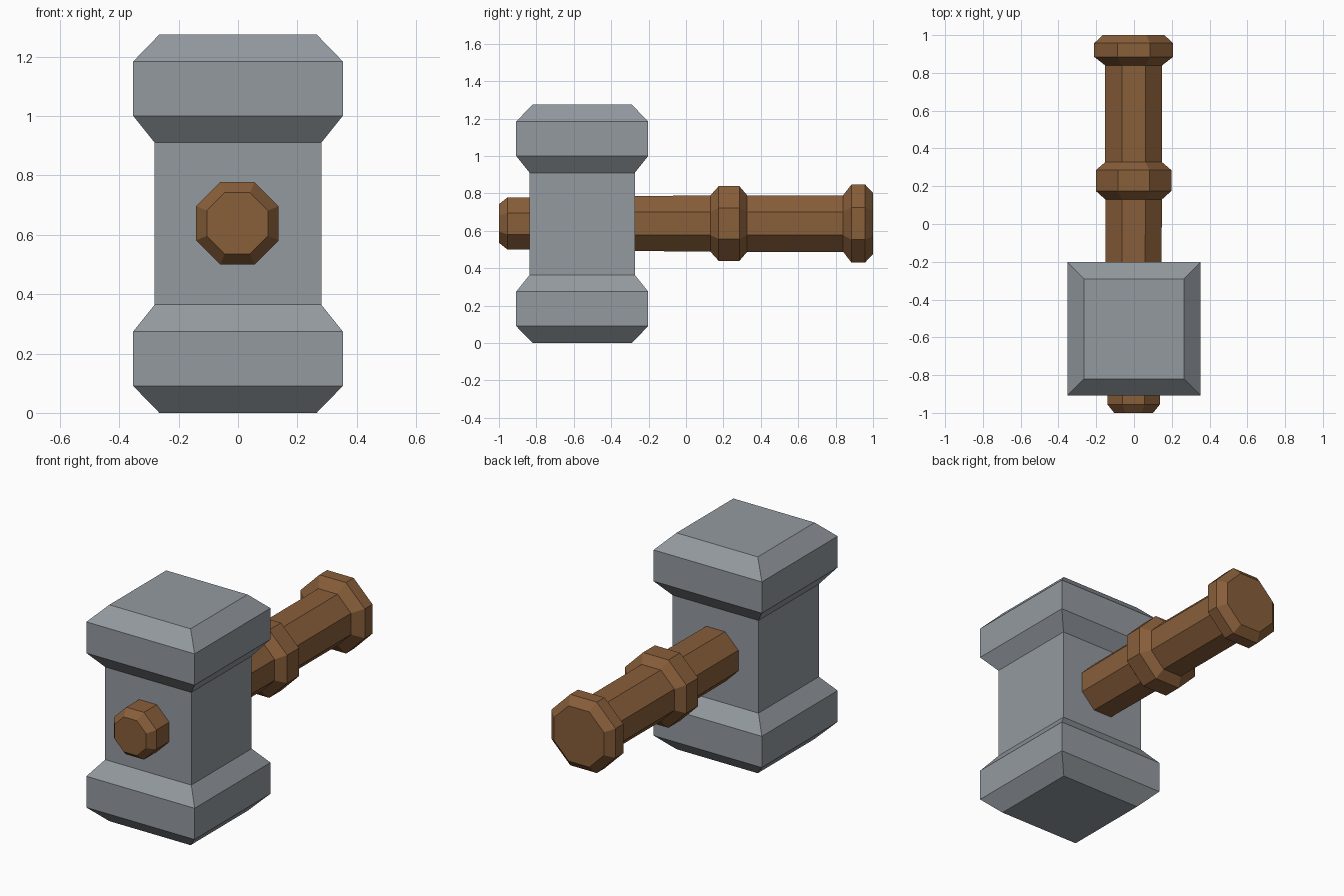
import bpy, bmesh, math
from mathutils import Matrix, Vector

cube = bpy.data.objects.get("Cube")
if cube:
    bpy.data.objects.remove(cube)


def material(name, color):
    m = bpy.data.materials.new(name)
    m.use_nodes = True
    m.diffuse_color = color
    m.node_tree.nodes["Principled BSDF"].inputs["Base Color"].default_value = color
    return m


def prism(name, sides, profile, matrix, mat):
    """Stack flat-sided rings; profile lists (height, distance from axis to flat)."""
    bm = bmesh.new()
    rings = []
    for h, flat in profile:
        r = flat / math.cos(math.pi / sides)
        angles = [2 * math.pi * (i + 0.5) / sides for i in range(sides)]
        rings.append([bm.verts.new((r * math.cos(a), r * math.sin(a), h)) for a in angles])
    for low, high in zip(rings, rings[1:]):
        for i in range(sides):
            j = (i + 1) % sides
            bm.faces.new((low[i], low[j], high[j], high[i]))
    bm.faces.new(rings[0][::-1])
    bm.faces.new(rings[-1])
    bmesh.ops.recalc_face_normals(bm, faces=bm.faces)
    bm.transform(matrix)
    mesh = bpy.data.meshes.new(name)
    bm.to_mesh(mesh)
    bm.free()
    mesh.materials.append(mat)
    obj = bpy.data.objects.new(name, mesh)
    bpy.context.scene.collection.objects.link(obj)
    return obj


stone = material("grey stone", (0.296, 0.323, 0.352, 1))
wood = material("brown wood", (0.246, 0.112, 0.042, 1))

# Square head: lower block, waist and upper block, mirrored about mid height
half = 1.275 / 2
lower = [(-half, 0.265), (-0.547, 0.353), (-0.363, 0.353), (-0.273, 0.281)]
upper = [(-h, w) for h, w in reversed(lower)]
prism("hammer_head", 4, lower + upper,
      Matrix.Translation((0, -0.555, half)), stone)

# Octagonal handle with nose, collar and pommel, running front to back
along_y = Matrix.Translation((-0.002, 0, 0.639)) @ Matrix.Rotation(-math.pi / 2, 4, 'X')
prism("handle", 8, [
    (-1.0, 0.103), (-0.955, 0.139), (-0.8, 0.139), (-0.28, 0.147),
    (0.13, 0.15), (0.175, 0.2), (0.285, 0.2), (0.327, 0.151),
    (0.84, 0.151), (0.885, 0.209), (0.957, 0.209), (1.0, 0.163),
], along_y, wood)
